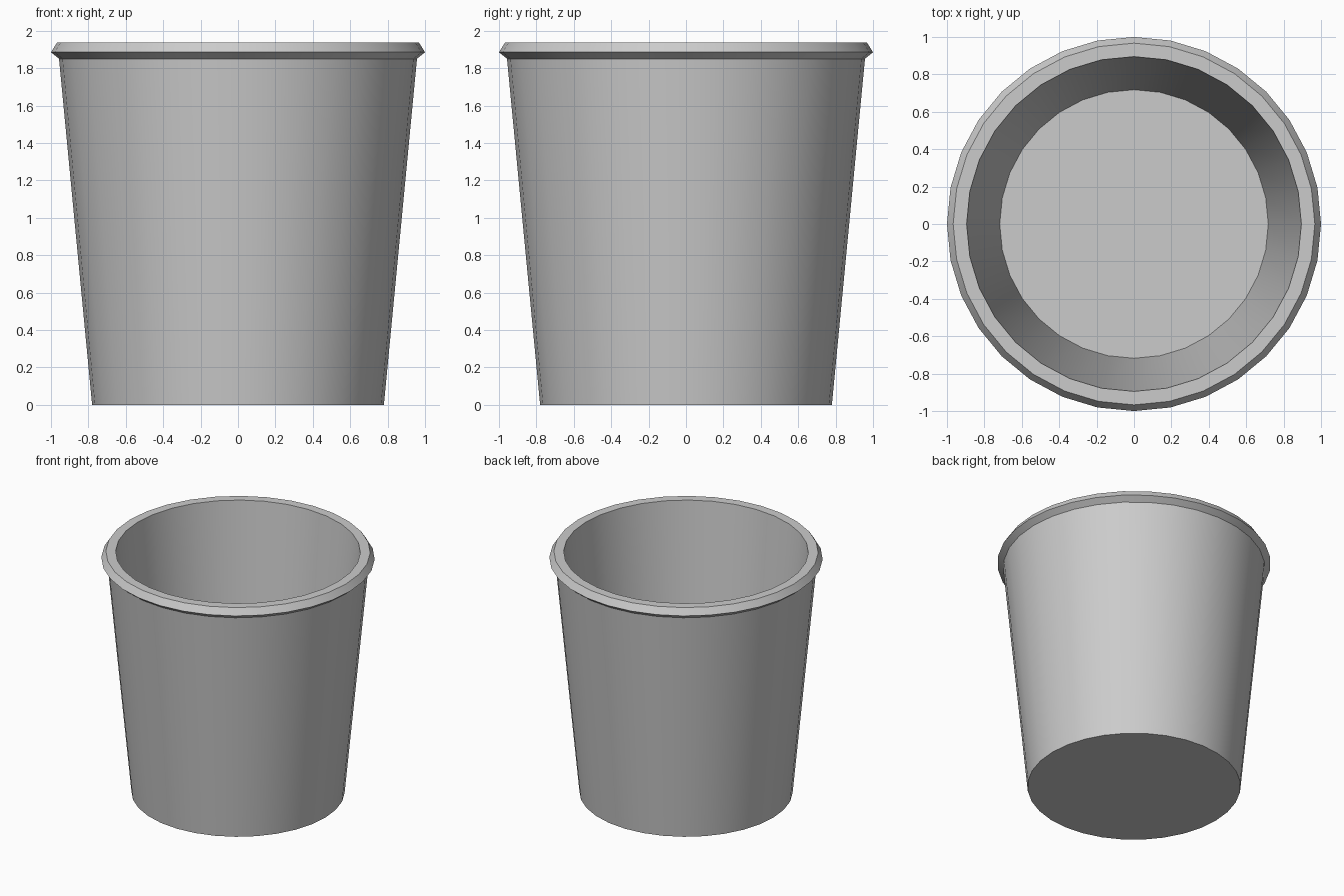
import bpy, bmesh, math

if "Cube" in bpy.data.objects:
    bpy.data.objects.remove(bpy.data.objects["Cube"])

SIDES = 32
# Profile (radius, height): outer base, wall, rim, inner wall, inner floor
profile = [(0.78, 0.0), (0.957, 1.85), (1.0, 1.885), (0.967, 1.937),
           (0.895, 1.937), (0.718, 0.07)]

bm = bmesh.new()
rings = [[bm.verts.new((r * math.cos(2 * math.pi * i / SIDES),
                        r * math.sin(2 * math.pi * i / SIDES), z))
          for i in range(SIDES)] for r, z in profile]

# Walls and rim
for a, b in zip(rings, rings[1:]):
    for i in range(SIDES):
        j = (i + 1) % SIDES
        bm.faces.new((a[i], a[j], b[j], b[i]))

# Underside and inner floor
bm.faces.new(rings[0][::-1])
bm.faces.new(rings[-1])

mesh = bpy.data.meshes.new("bucket")
bm.to_mesh(mesh)
bm.free()
bucket = bpy.data.objects.new("bucket", mesh)
bpy.context.collection.objects.link(bucket)

# Smooth round the walls, sharp at the rim and base
bpy.context.view_layer.objects.active = bucket
bucket.select_set(True)
bpy.ops.object.shade_smooth_by_angle(angle=math.radians(30))
